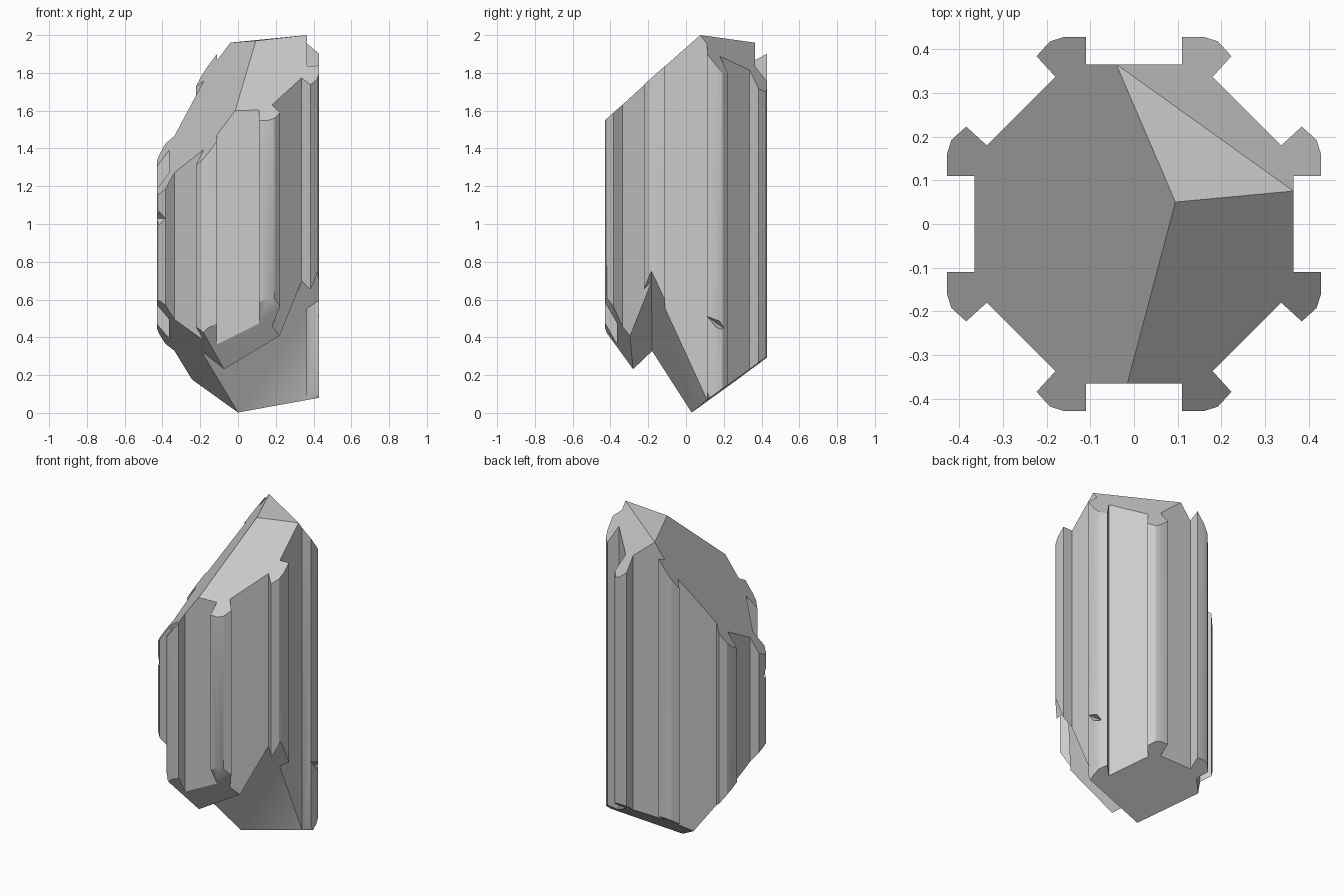
import bpy, bmesh
from math import pi
from mathutils import Vector, Matrix, Euler

cube = bpy.data.objects.get("Cube")
if cube:
    bpy.data.objects.remove(cube, do_unlink=True)

grey = bpy.data.materials.new("stone grey")
grey.use_nodes = True
colour = (0.6, 0.6, 0.6, 1)
grey.diffuse_color = colour
grey.node_tree.nodes["Principled BSDF"].inputs["Base Color"].default_value = colour


def make_object(name, bm):
    bmesh.ops.recalc_face_normals(bm, faces=bm.faces)
    mesh = bpy.data.meshes.new(name)
    bm.to_mesh(mesh)
    bm.free()
    mesh.materials.append(grey)
    obj = bpy.data.objects.new(name, mesh)
    bpy.context.collection.objects.link(obj)
    return obj


def block(name, keep_below, keep_above):
    """Large cube trimmed by planes z = a + b*x + c*y."""
    bm = bmesh.new()
    bmesh.ops.create_cube(bm, size=8)
    trims = [(p, 1) for p in keep_below] + [(p, -1) for p in keep_above]
    for (a, b, c), side in trims:
        bmesh.ops.bisect_plane(bm, geom=bm.verts[:] + bm.edges[:] + bm.faces[:],
                               plane_co=(0, 0, a), plane_no=Vector((-b, -c, 1)) * side,
                               clear_outer=True)
        bmesh.ops.holes_fill(bm, edges=[e for e in bm.edges if e.is_boundary])
    return make_object(name, bm)


def chip(name, place, size, tilt):
    """Small eight-sided diamond used to nick a rib."""
    bm = bmesh.new()
    bmesh.ops.create_uvsphere(bm, u_segments=4, v_segments=2, radius=1,
                              matrix=Matrix.LocRotScale(Vector(place), Euler(tilt), Vector(size)))
    return make_object(name, bm)


def boolean(target, cutter, operation):
    cutter.hide_render = True
    mod = target.modifiers.new("cut", 'BOOLEAN')
    mod.operation = operation
    mod.solver = 'EXACT'
    mod.object = cutter
    bpy.context.view_layer.objects.active = target
    bpy.ops.object.modifier_apply(modifier=mod.name)
    bpy.data.objects.remove(cutter, do_unlink=True)


# Ribbed octagonal column
rib = [(.11, .365), (.11, .428), (.16, .428), (.192, .418), (.223, .384), (.18, .337)]
quarter = [(y, x) for x, y in rib] + rib[::-1]
bm = bmesh.new()
ring = []
for k in range(4):
    turn = Matrix.Rotation(k * pi / 2, 3, 'Z')
    ring += [bm.verts.new(turn @ Vector((x, y, -1))) for x, y in quarter]
base = bm.faces.new(ring)
top = bmesh.ops.extrude_face_region(bm, geom=[base])
bmesh.ops.translate(bm, vec=(0, 0, 4), verts=[v for v in top["geom"] if isinstance(v, bmesh.types.BMVert)])
shard = make_object("crystal_shard", bm)

# Sloping facets of both ends
top_facets = [(1.923, .029, .884), (1.817, 1.331, .539), (1.959, .11, .015), (2.40, -.828, -1.295)]
base_facets = [(-.02, .017, .736), (.016, -1.176, -.46), (-.226, .5, -1.765)]
boolean(shard, block("facets", top_facets, base_facets), 'INTERSECT')

# Wedge broken out of the base
boolean(shard, block("wedge", [(.067, .67, -2.18), (.784, .698, 1.788)], []), 'DIFFERENCE')

# Chips in two ribs
boolean(shard, chip("left_chip", (-.43, -.2, 1.03), (.07, .07, .045), (0, 0, .5)), 'DIFFERENCE')
boolean(shard, chip("right_chip", (.425, .168, .47), (.035, .075, .02), (-.63, 0, 0)), 'DIFFERENCE')

bpy.ops.object.select_all(action='DESELECT')
shard.select_set(True)
bpy.context.view_layer.objects.active = shard
bpy.ops.object.shade_smooth_by_angle(angle=pi / 6)
